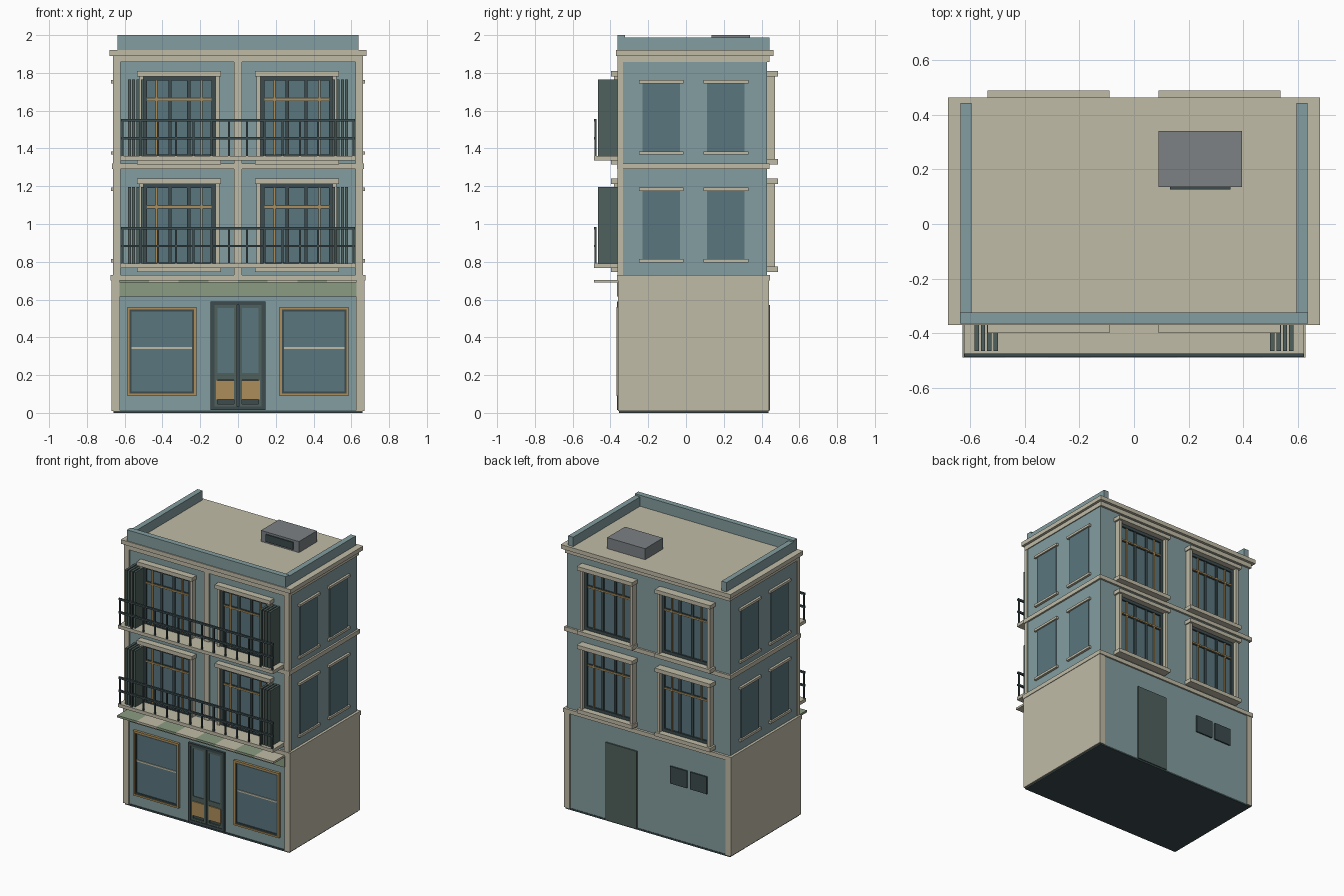
import bpy, bmesh

COL = {
    "teal": (0.23, 0.34, 0.35), "slate": (0.16, 0.25, 0.27), "cream": (0.53, 0.50, 0.39),
    "glass": (0.10, 0.18, 0.21), "dark": (0.045, 0.07, 0.075), "wood": (0.42, 0.27, 0.10),
    "green": (0.26, 0.33, 0.22), "door_green": (0.08, 0.12, 0.11), "grey": (0.2, 0.22, 0.23),
}
MATS = {}
for n, c in COL.items():
    MATS[n] = bpy.data.materials.new(n)
    MATS[n].diffuse_color = (*c, 1)


def boxes(name, mat, items, mirror=False):
    """One object from boxes given as (x0, x1, y0, y1, z0, z1); optionally mirrored in x."""
    bm = bmesh.new()
    todo = list(items)
    if mirror:
        todo += [(-b, -a, c, d, e, f) for a, b, c, d, e, f in items]
    for x0, x1, y0, y1, z0, z1 in todo:
        y0, y1 = min(y0, y1), max(y0, y1)
        vs = bmesh.ops.create_cube(bm, size=1)["verts"]
        for v in vs:
            v.co = ((x0 + x1) / 2 + v.co.x * (x1 - x0), (y0 + y1) / 2 + v.co.y * (y1 - y0),
                    (z0 + z1) / 2 + v.co.z * (z1 - z0))
    me = bpy.data.meshes.new(name)
    bm.to_mesh(me)
    bm.free()
    me.materials.append(MATS[mat])
    ob = bpy.data.objects.new(name, me)
    bpy.context.collection.objects.link(ob)
    return ob


def frame(x0, x1, z0, z1, w, y0, y1):
    """Four bars around a rectangle."""
    return [(x0, x0 + w, y0, y1, z0, z1), (x1 - w, x1, y0, y1, z0, z1),
            (x0 + w, x1 - w, y0, y1, z0, z0 + w), (x0 + w, x1 - w, y0, y1, z1 - w, z1)]


# Main masses
boxes("base_plinth", "dark", [(-0.66, 0.66, -0.355, 0.437, 0, 0.012)])
boxes("ground_floor", "teal", [(-0.63, 0.63, -0.35, 0.434, 0.01, 0.705)])
boxes("ground_side_walls", "cream", [(0.625, 0.67, -0.36, 0.44, 0.01, 0.70)], True)
boxes("upper_floors", "teal", [(-0.655, 0.655, -0.35, 0.428, 0.72, 1.87)])

# Pilasters, floor bands and cornice
for i, (z0, z1) in enumerate([(0.73, 1.295), (1.315, 1.86)]):
    boxes(f"corner_pilasters_{i}", "cream", [(0.622, 0.661, -0.362, -0.333, z0, z1)], True)
    boxes(f"centre_pilaster_{i}", "cream", [(-0.02, 0.02, -0.362, -0.34, z0, z1)])
boxes("floor_bands", "cream", [(-0.674, 0.674, -0.366, 0.446, 0.70, 0.73),
                               (-0.668, 0.668, -0.364, 0.442, 1.29, 1.32)])
boxes("cornice", "cream", [(-0.662, 0.662, -0.362, 0.443, 1.858, 1.89),
                           (-0.681, 0.681, -0.37, 0.463, 1.89, 1.92)])

# Parapet and rooftop unit
boxes("front_parapet", "teal", [(-0.637, 0.637, -0.363, -0.323, 1.915, 2.0)])
boxes("side_parapets", "teal", [(0.595, 0.635, -0.33, 0.443, 1.915, 1.988)], True)
boxes("roof_unit", "grey", [(0.09, 0.395, 0.135, 0.34, 1.915, 2.0)])
boxes("roof_unit_grille", "dark", [(0.132, 0.352, 0.127, 0.14, 1.932, 1.985)])

# Upper windows, front (s=-1) and back (s=1), two floors, mirrored pairs
for floor in range(2):
    d = 0.57 * floor
    for side, s, w in (("front", -1, 0.35), ("back", 1, 0.428)):
        t = f"{side}_{floor}"
        za, zb = 0.785 + d, 1.212 + d
        y = lambda o: s * (w + o)
        boxes("window_glass_" + t, "glass", [(0.13, 0.49, y(-0.01), y(0.006), za, zb)], True)
        dark = frame(0.117, 0.503, za - 0.01, zb, 0.022, y(-0.01), y(0.018))
        dark += [(x - 0.009, x + 0.009, y(-0.01), y(0.014), za, zb) for x in (0.26, 0.36)]
        dark.append((0.13, 0.49, y(-0.01), y(0.012), 1.08 + d, 1.10 + d))
        boxes("window_frame_" + t, "dark", dark, True)
        wood = [(x - 0.005, x + 0.005, y(-0.01), y(0.016), za, zb) for x in (0.194, 0.432)]
        wood.append((0.139, 0.481, y(-0.01), y(0.017), 1.085 + d, 1.095 + d))
        boxes("window_wood_bars_" + t, "wood", wood, True)
        jy = 0.032 if s < 0 else 0.044
        boxes("window_surround_" + t, "cream", [
            (0.098, 0.119, y(-0.01), y(jy), za - 0.02, zb + 0.01),
            (0.501, 0.522, y(-0.01), y(jy), za - 0.02, zb + 0.01),
            (0.09, 0.535, y(-0.01), y(jy + 0.016), zb, zb + 0.028),
            (0.09, 0.535, y(-0.01), y(jy + 0.016), 0.746 + d, 0.774 + d)], True)

    # Folded shutters
    boxes(f"shutters_{floor}", "door_green",
          [(x, x + 0.016, -0.465, -0.345, 0.785 + d, 1.195 + d)
           for x in (0.498, 0.522, 0.544, 0.567)], True)

    # Balcony slab and railing
    boxes(f"balcony_slab_{floor}", "cream", [(-0.622, 0.622, -0.487, -0.345, 0.766 + d, 0.79 + d)])
    rail = [(-0.62, 0.62, -0.487, -0.473, z + d, z + d + 0.013) for z in (0.877, 0.972)]
    n = 14
    for i in range(n):
        x = -0.611 + 1.222 * i / (n - 1)
        rail.append((x - 0.005, x + 0.005, -0.485, -0.475, 0.785 + d, 0.98 + d))
    boxes(f"balcony_railing_{floor}", "dark", rail)

    # Side windows on both flanks
    panes, trims = [], []
    for y0, y1 in ((-0.23, -0.033), (0.11, 0.31)):
        panes.append((0.645, 0.661, y0, y1, 0.812 + d, 1.18 + d))
        trims += [(0.645, 0.672, y0 - 0.018, y1 + 0.02, z + d, z + d + 0.017)
                  for z in (0.797, 1.175)]
    boxes(f"side_window_panes_{floor}", "glass", panes, True)
    boxes(f"side_window_trim_{floor}", "cream", trims, True)

# Shop windows
boxes("shop_glass", "glass", [(0.23, 0.575, -0.356, -0.34, 0.10, 0.55)], True)
boxes("shop_wood_frame", "wood", frame(0.22, 0.586, 0.09, 0.56, 0.012, -0.368, -0.34), True)
boxes("shop_inner_frame", "dark", frame(0.231, 0.575, 0.101, 0.549, 0.012, -0.363, -0.34), True)
boxes("shop_bar", "cream", [(0.24, 0.566, -0.361, -0.34, 0.339, 0.35)], True)

# Front double door
boxes("door_frame", "dark", frame(-0.145, 0.145, 0.015, 0.59, 0.02, -0.366, -0.34))
leaf = frame(0.004, 0.126, 0.03, 0.572, 0.018, -0.362, -0.34)
leaf.append((0.02, 0.11, -0.362, -0.34, 0.175, 0.21))
boxes("door_leaves", "door_green", leaf, True)
boxes("door_backing", "dark", [(-0.13, 0.13, -0.354, -0.34, 0.02, 0.58)])
boxes("door_glass", "glass", [(0.02, 0.112, -0.357, -0.34, 0.20, 0.56)], True)
boxes("door_kick_panels", "wood", [(0.02, 0.116, -0.364, -0.34, 0.07, 0.172)], True)

# Striped canopy and fascia
boxes("canopy_fascia", "green", [(-0.628, 0.628, -0.366, -0.34, 0.615, 0.695)])
n = 8
for k, m in enumerate(("green", "cream")):
    w = 1.256 / n
    boxes("canopy_stripes_" + m, m, [(-0.628 + i * w, -0.628 + (i + 1) * w, -0.488, -0.345, 0.689, 0.704)
                                     for i in range(k, n, 2)])

# Back door and vents
boxes("back_door", "door_green", [(0.085, 0.335, 0.42, 0.444, 0.012, 0.57)])
boxes("back_vents", "dark", [(-0.317, -0.182, 0.42, 0.444, 0.41, 0.535),
                             (-0.477, -0.342, 0.42, 0.444, 0.41, 0.535)])
